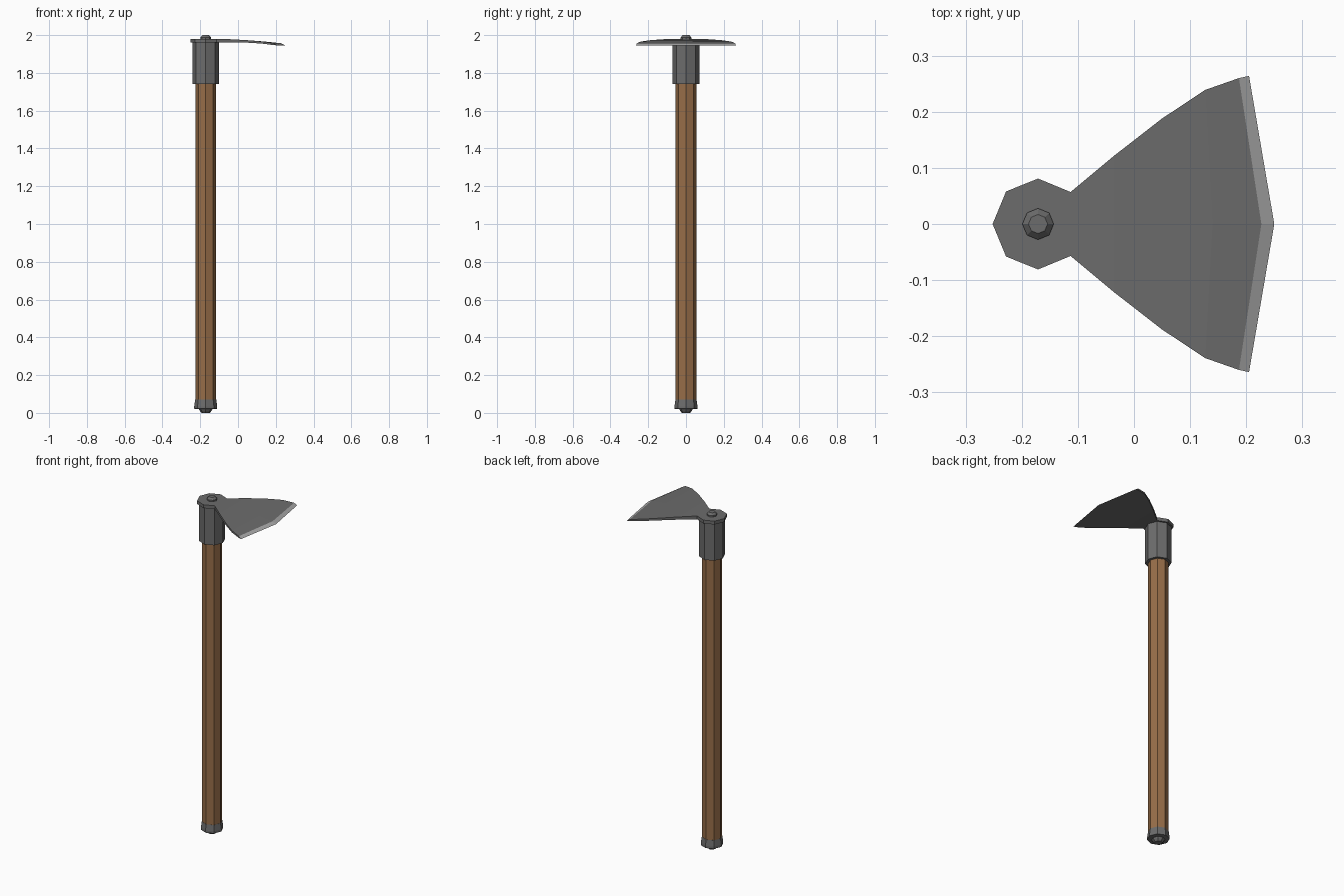
import bpy, bmesh
from math import cos, sin, pi

if "Cube" in bpy.data.objects:
    bpy.data.objects.remove(bpy.data.objects["Cube"])

AXIS_X = -0.171  # handle axis


def material(name, rgb):
    m = bpy.data.materials.new(name)
    m.diffuse_color = (*rgb, 1)
    m.use_nodes = True
    m.node_tree.nodes["Principled BSDF"].inputs["Base Color"].default_value = m.diffuse_color
    return m


wood = material("wood", (0.31, 0.155, 0.065))
steel = material("dark_steel", (0.15, 0.15, 0.15))
ground = material("ground_edge", (0.40, 0.40, 0.40))


def add_object(name, bm, mats):
    bmesh.ops.remove_doubles(bm, verts=bm.verts, dist=0.0005)
    bmesh.ops.recalc_face_normals(bm, faces=bm.faces)
    me = bpy.data.meshes.new(name)
    bm.to_mesh(me)
    bm.free()
    for m in mats:
        me.materials.append(m)
    ob = bpy.data.objects.new(name, me)
    bpy.context.collection.objects.link(ob)
    return ob


def turned(name, profile, mat, sides=8):
    """Capped eight-sided solid from (radius, z) pairs."""
    bm = bmesh.new()
    rings = [[bm.verts.new((AXIS_X + r * cos(2 * pi * i / sides),
                            r * sin(2 * pi * i / sides), z))
              for i in range(sides)] for r, z in profile]
    for a, b in zip(rings, rings[1:]):
        for i in range(sides):
            j = (i + 1) % sides
            bm.faces.new((a[i], a[j], b[j], b[i]))
    bm.faces.new(rings[0][::-1])
    bm.faces.new(rings[-1])
    return add_object(name, bm, [mat])


# Shaft, end cap, socket and rivet
turned("handle", [(0.055, 0.05), (0.055, 1.78)], wood)
turned("end_cap", [(0.022, 0.0), (0.032, 0.012), (0.036, 0.02), (0.061, 0.022),
                   (0.061, 0.035), (0.056, 0.07)], steel)
turned("socket", [(0.071, 1.74), (0.071, 1.965)], steel)
turned("rivet", [(0.028, 1.975), (0.028, 1.988), (0.017, 2.0)], steel)

# Head plate and blade: side x, centre x, half width, top z, bottom z
stations = [
    (-0.252, -0.252, 0.0, 1.980, 1.960),
    (-0.228, -0.228, 0.058, 1.980, 1.960),
    (AXIS_X, AXIS_X, 0.081, 1.980, 1.960),
    (-0.113, -0.113, 0.057, 1.980, 1.960),
    (-0.035, -0.035, 0.122, 1.978, 1.962),
    (0.050, 0.050, 0.188, 1.973, 1.960),
    (0.127, 0.140, 0.239, 1.966, 1.955),
    (0.187, 0.227, 0.260, 1.957, 1.947),
    (0.205, 0.250, 0.264, 1.946, 1.946),
]
bm = bmesh.new()
loops = []
for side, mid, half, top, bottom in stations:
    pts = [(side, -half, top), (mid, 0, top), (side, half, top),
           (side, half, bottom), (mid, 0, bottom), (side, -half, bottom)]
    loops.append([bm.verts.new(p) for p in pts])
for n, (a, b) in enumerate(zip(loops, loops[1:])):
    for i in range(6):
        j = (i + 1) % 6
        f = bm.faces.new((a[i], a[j], b[j], b[i]))
        # light ground strip on the upper cutting edge
        f.material_index = 1 if n == len(loops) - 2 and i < 2 else 0
add_object("blade", bm, [steel, ground])
